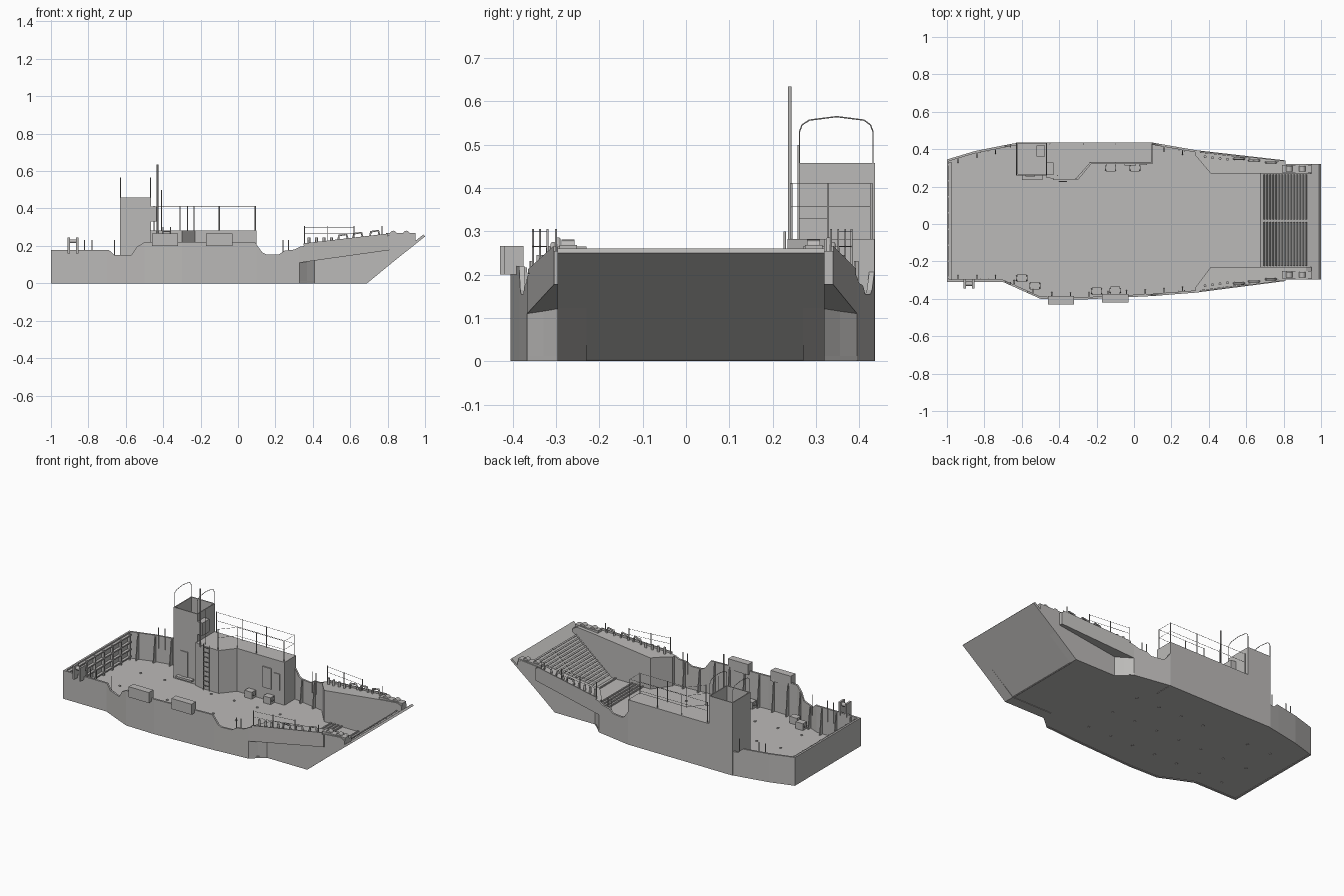
import bpy, bmesh, math
from mathutils import Vector

cube = bpy.data.objects.get("Cube")
if cube:
    bpy.data.objects.remove(cube, do_unlink=True)

mat = bpy.data.materials.new("hull grey")
mat.use_nodes = True
grey = (0.5, 0.49, 0.48, 1)
mat.diffuse_color = grey
mat.node_tree.nodes["Principled BSDF"].inputs["Base Color"].default_value = grey


def mesh_object(name, verts, faces):
    me = bpy.data.meshes.new(name)
    me.from_pydata(verts, [], faces)
    bm = bmesh.new()
    bm.from_mesh(me)
    bmesh.ops.recalc_face_normals(bm, faces=bm.faces)
    bm.to_mesh(me)
    bm.free()
    ob = bpy.data.objects.new(name, me)
    bpy.context.collection.objects.link(ob)
    me.materials.append(mat)
    return ob


def box(name, x0, x1, y0, y1, z0, z1):
    return prism(name, [(x0, y0), (x1, y0), (x1, y1), (x0, y1)], z0, z1)


def prism(name, plan, z0, z1):
    n = len(plan)
    verts = [(x, y, z0) for x, y in plan] + [(x, y, z1) for x, y in plan]
    faces = [tuple(range(n)), tuple(range(n, 2 * n))]
    faces += [(i, (i + 1) % n, (i + 1) % n + n, i + n) for i in range(n)]
    return mesh_object(name, verts, faces)


def loft(name, rings):
    n, m = len(rings[0]), len(rings)
    faces = [tuple(range(n)), tuple(range((m - 1) * n, m * n))]
    for k in range(m - 1):
        for i in range(n):
            j = (i + 1) % n
            faces.append((k * n + i, k * n + j, k * n + n + j, k * n + n + i))
    return mesh_object(name, [p for r in rings for p in r], faces)


def tube(name, points, r):
    cu = bpy.data.curves.new(name, "CURVE")
    cu.dimensions = "3D"
    cu.bevel_depth, cu.bevel_resolution = r, 1
    cu.use_fill_caps = True
    sp = cu.splines.new("POLY")
    sp.points.add(len(points) - 1)
    for p, q in zip(sp.points, points):
        p.co = (*q, 1)
    cu.materials.append(mat)
    ob = bpy.data.objects.new(name, cu)
    bpy.context.collection.objects.link(ob)
    return ob


def post(name, x, y, z0, z1, r=0.003):
    return tube(name, [(x, y, z0), (x, y, z1)], r)


def lookup(table, x):
    for (a, u), (b, v) in zip(table, table[1:]):
        if x <= b:
            return u + (v - u) * max(0, x - a) / (b - a)
    return table[-1][1]


# Hull outline of each side and the gunwale height along the length
left = [(-1, .345), (-.85, .39), (-.7, .42), (-.63, .433), (.1, .435), (.33, .395), (.81, .34)]
right = [(-1, -.31), (-.7, -.31), (-.6, -.355), (-.5, -.4), (-.3, -.405), (.1, -.385),
         (.33, -.367), (.81, -.305)]
gunwale = [(-1, .178), (-.69, .178), (-.66, .15), (-.57, .15), (-.54, .195), (-.5, .22),
           (.09, .22), (.13, .165), (.15, .155), (.22, .155), (.25, .175), (.3, .18),
           (.34, .2), (.81, .255), (.84, .265), (.92, .265), (.95, .25)]
sides = {"left": (left, 1, .32, .27), "right": (right, -1, -.297, -.23)}

# Bottom and tank deck
plan = [(x, y) for x, y in right if x < .4] + [(.41, -.297), (.69, -.297), (.69, .32), (.41, .32)]
plan += [(x, y) for x, y in reversed(left) if x < .4]
prism("tank_deck", plan, .003, .012)

for side, (table, s, bow_y, inner_y) in sides.items():
    # Bulwark plating
    xs = sorted({x for x, _ in table if x <= .33} | {x for x, _ in gunwale if x < .33})
    rings = []
    for x in xs:
        y, g = lookup(table, x), lookup(gunwale, x)
        rings.append([(x, y, 0), (x, y, g), (x, y - s * .012, g), (x, y - s * .012, 0)])
    loft(side + "_bulwark", rings)

    # Bow side compartment with the overhanging flare
    rings = []
    for x in (.33, .37, .41, .69, .80999, .81, .92, .95):
        y = lookup(table, x) if x < .81 else bow_y
        t = min(1, (x - .33) / .08)
        low = lookup(table, x) * (1 - t) + bow_y * t
        inner = (lookup(table, .33) - s * .03) * (1 - t) + inner_y * t
        keel = max(0, (x - .69) * .82)
        flare = max(keel + .004, .11 + (x - .33) * .14)
        g = max(lookup(gunwale, x), flare + .004)
        rings.append([(x, y, g), (x, y, flare), (x, low, flare), (x, low, keel),
                      (x, inner, keel), (x, inner, g)])
    loft(side + "_bow_compartment", rings)

    # Low coaming and a rail on the bow side deck
    rings = []
    for x in (.35, .5, .65, .8):
        y, g = lookup(table, x), lookup(gunwale, x)
        rings.append([(x, y, g), (x, y, g + .012), (x, y - s * .006, g + .012), (x, y - s * .006, g)])
    loft(side + "_bow_coaming", rings)
    for z in (.265, .3):
        tube(side + "_bow_rail", [(x, lookup(table, x) - s * .01, z) for x in (.355, .48, .62)], .001)
    for x in (.355, .48, .62, .77):
        post(side + "_bow_rail_post", x, lookup(table, x) - s * .01, .19, .305, .0025)

    # Mooring bitts and rollers on the bow
    for x in (.38, .42, .46, .5):
        post(side + "_mooring_bitt", x, lookup(table, x) - s * .03, .19, .245, .008)
    for x in (.56, .64, .73):
        y, g = lookup(table, x) - s * .02, lookup(gunwale, x)
        tube(side + "_fairlead", [(x - .025, y, g), (x - .02, y, g + .03), (x + .02, y, g + .036),
                                  (x + .03, y, g)], .006)
    y = bow_y - s * .025
    box(side + "_ramp_arm", .79, .95, y - .02, y + .02, .25, .268)
    for x in (.83, .9):
        bpy.ops.mesh.primitive_cylinder_add(vertices=16, radius=.018, depth=.03,
                                            location=(x, y, .263), rotation=(math.pi / 2, 0, 0))
        bpy.context.object.name = side + "_ramp_sheave"
        bpy.context.object.data.materials.append(mat)

    # Frames inside the bulwarks
    for i in range(13):
        x = -.94 + i * .1
        if side == "left" and -.66 < x < .12:
            continue
        y, g = lookup(table, x) - s * .01, lookup(gunwale, x)
        depth = s * .028
        loft("bulwark_frame", [[(x + d, y, .01), (x + d, y - depth, .01), (x + d, y - depth / 3, g - .004),
                                (x + d, y, g - .004)] for d in (-.003, .003)])

    # Stanchions at the low parts of the gunwale
    for x in (-.82, -.78, -.66, .24, .27):
        post(side + "_stanchion", x, lookup(table, x) - s * .015, .1, .232, .003)

# Stern wall and its inner lattice
box("stern_wall", -1, -.988, -.31, .345, 0, .178)
for i in range(8):
    y = -.285 + i * .086
    box("stern_lattice_upright", -.99, -.972, y - .004, y + .004, .012, .172)
for z in (.03, .075, .12, .165):
    box("stern_lattice_bar", -.99, -.972, -.3, .33, z - .004, z + .004)

# Stern fitting on the right gunwale
for x in (-.905, -.86):
    box("stern_roller_cheek", x - .006, x + .006, -.345, -.295, .16, .245)
tube("stern_roller", [(-.91, -.32, .225), (-.855, -.32, .225)], .012)

# Bow ramp with slats on its inner face
a, b = Vector((.685, 0)), Vector((.985, .25))
along = (b - a).normalized()
out = Vector((-along.y, along.x))
c = a + out * .014
d = Vector((.99, .26))
loft("bow_ramp", [[(p.x, y, p.y) for p in (a, Vector((1, .25)), d, c)] for y in (-.297, .32)])
for i in range(15):
    p = c + along * (.022 + i * .021)
    q = p + along * .009
    r = out * .006
    for y0, y1 in ((-.225, .01), (.025, .265)):
        loft("ramp_slat", [[(v.x, y, v.y) for v in (p, q, q + r, p + r)] for y in (y0, y1)])
for x in (.46, .485, .51, .535, .65):
    box("threshold_slat", x - .004, x + .004, -.23, .27, .01, .02)

# Deck house and open conning tower
prism("deck_house", [(-.47, .25), (-.42, .238), (-.3, .235), (-.23, .32), (.1, .32), (.1, .435),
                     (-.47, .435)], 0, .282)
box("tower_base", -.63, -.465, .26, .436, 0, .29)
for name, x0, x1, y0, y1 in (("rear", -.63, -.624, .26, .436), ("front", -.471, -.465, .26, .436),
                             ("inner", -.63, -.465, .26, .266), ("outer", -.63, -.465, .43, .436)):
    box("tower_wall_" + name, x0, x1, y0, y1, .28, .458)
box("tower_console", -.52, -.475, .36, .42, .29, .4)
box("tower_side_locker", -.465, -.43, .262, .33, .33, .41)
box("tower_door", -.58, -.53, .255, .262, .04, .2)
box("tower_bench", -.6, -.49, .235, .262, .03, .042)
box("house_door", -.05, .01, .313, .322, .09, .22)
box("house_hatch", .03, .07, .315, .322, .1, .2)

# Tower hoops and masts
for x in (-.628, -.468):
    hoop = [(x, .262, .45), (x, .262, .53), (x, .268, .546), (x, .285, .557), (x, .348, .565),
            (x, .411, .557), (x, .426, .546), (x, .432, .53), (x, .432, .45)]
    tube("tower_hoop", hoop, .0018)
post("tall_mast", -.43, .24, .27, .635, .0045)
post("short_mast", -.41, .26, .28, .5, .003)

# House roof railing
corners = [(-.31, .243), (-.235, .328), (-.1, .328), (.092, .328), (.092, .428), (-.1, .428), (-.27, .428),
           (-.45, .428)]
for x, y in corners:
    post("roof_rail_post", x, y, .28, .412, .003)
for z in (.357, .41):
    tube("roof_rail", [(x, y, z) for x, y in corners], .001)

# Ladder on the house wall
for x in (-.4, -.36):
    post("ladder_rail", x, .228, .012, .3, .003)
for i in range(9):
    z = .04 + i * .03
    tube("ladder_rung", [(-.4, .228, z), (-.36, .228, z)], .0025)

# Lockers outside the right bulwark and winches on deck
for x in (-.39, -.1):
    y = -.43 if x < -.2 else -.42
    box("side_locker", x - .07, x + .07, y, y + .045, .2, .266)
for x, y in ((-.125, .3), (.005, .3), (-.6, -.29), (-.53, -.33), (-.2, -.36), (-.1, -.355)):
    box("deck_winch", x - .025, x + .025, y - .02, y + .02, .012, .055)
    tube("winch_drum", [(x - .03, y, .04), (x + .03, y, .04)], .014)

# Cargo tie-downs in the deck
for x in (-.82, -.655, -.49, -.33, -.17, -.01, .15):
    for y in (-.215, -.005, .205):
        if y < .1 or x > -.4 or x < -.6:
            post("tie_down", x, y, 0, .016, .008)
